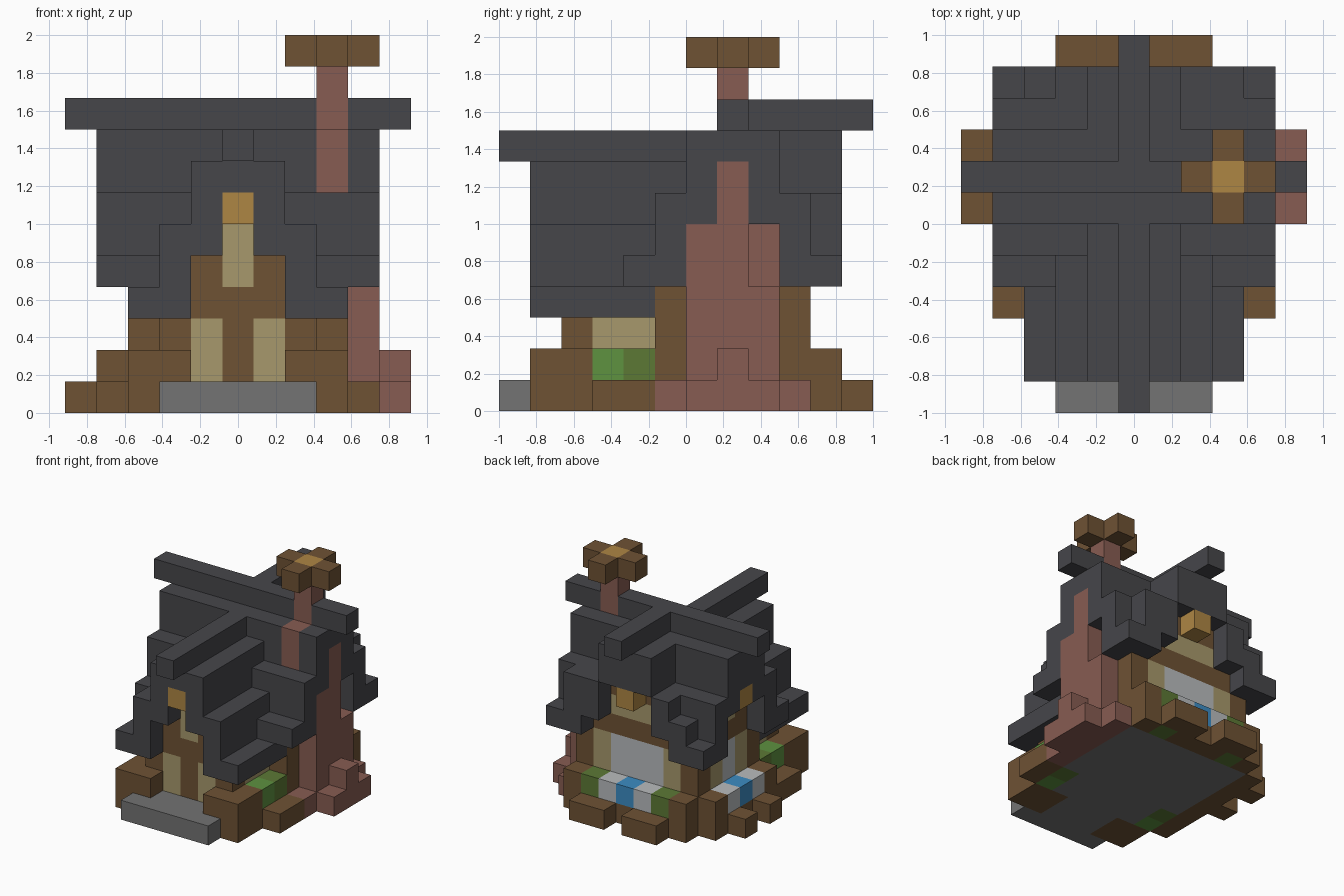
import bpy, bmesh
from mathutils import Matrix, Vector

old = bpy.data.objects.get("Cube")
if old:
    bpy.data.objects.remove(old)

UNIT = 1 / 6   # edge of one building block


def linear(c):
    c /= 255
    return c / 12.92 if c <= 0.04045 else ((c + 0.055) / 1.055) ** 2.4


def material(name, *rgb):
    m = bpy.data.materials.new(name)
    m.use_nodes = True
    col = [linear(c) for c in rgb] + [1]
    m.diffuse_color = col
    m.node_tree.nodes["Principled BSDF"].inputs["Base Color"].default_value = col
    return m


SLATE = material("slate", 70, 70, 74)
WOOD = material("wood", 110, 82, 52)
BRICK = material("brick", 135, 92, 82)
CREAM = material("cream", 167, 153, 108)
STONE = material("stone", 115, 115, 115)
AMBER = material("amber", 174, 134, 68)
LEAF = material("leaf", 94, 146, 64)
MOSS = material("moss", 92, 121, 53)
BLUE = material("blue", 60, 140, 195)
WHITE = material("white", 185, 188, 190)

grid = {}


def span(r):
    return (r,) if isinstance(r, int) else range(r[0], r[1] + 1)


def fill(part, mat, x, y, z):
    """Fill inclusive block ranges; later parts replace earlier ones."""
    for i in span(x):
        for j in span(y):
            for k in span(z):
                grid[i, j, k] = (part, mat)


def both(part, mat, x, y, z):
    """Fill on both sides of the x = 0 plane."""
    fill(part, mat, x, y, z)
    fill(part, mat, -x if isinstance(x, int) else (-x[1], -x[0]), y, z)


# Floor and doorstep
fill("floor", STONE, (-2, 2), (-5, -2), 0)
fill("floor", STONE, (-3, 3), (-1, 3), 0)
fill("doorstep", STONE, (-2, 2), -6, 0)

# Timber walls with gable infill
fill("walls", WOOD, (-2, 2), (-4, -2), (1, 3))
fill("walls", WOOD, (-1, 1), (-4, -2), (4, 5))
fill("walls", WOOD, 0, (-4, -2), 6)
fill("walls", WOOD, (-3, 3), (-1, 3), (1, 3))
fill("walls", WOOD, (-3, 3), (0, 2), (4, 5))
fill("walls", WOOD, (-3, 3), 1, 6)

# Main roof, stepped down from the cross ridge
fill("main_roof", SLATE, (-4, 4), 1, (7, 8))
for y in (0, 2):
    fill("main_roof", SLATE, (-4, 4), y, (6, 8))
for y in (-1, 3):
    fill("main_roof", SLATE, (-4, 4), y, (4, 6))
both("main_roof", SLATE, (2, 4), -2, 4)
both("main_roof", SLATE, (3, 4), 4, 4)

# Front gable roof
fill("front_roof", SLATE, 0, (-5, -1), 7)
both("front_roof", SLATE, 1, (-5, -1), (5, 7))
both("front_roof", SLATE, 2, (-5, -2), (3, 5))
both("front_roof", SLATE, 3, (-5, -2), 3)

# Back gable roof and its wall infill
fill("back_roof", SLATE, (-1, 1), (3, 4), (7, 8))
both("back_roof", SLATE, 2, (3, 4), (5, 6))
fill("back_roof", SLATE, 3, (3, 4), (4, 6))
fill("back_roof", SLATE, -3, 4, (4, 5))
fill("walls", WOOD, (-2, 2), 3, 4)
fill("walls", WOOD, (-1, 1), 3, (5, 6))

# Ridge beams
fill("cross_ridge", SLATE, (-5, 5), 1, 9)
fill("front_ridge", SLATE, 0, (-6, -1), 8)
fill("back_ridge", SLATE, 0, (2, 5), 9)

# Door panels, windows and plaster
both("door_panels", CREAM, 1, -4, (1, 2))
fill("front_plaster", CREAM, 0, -4, (4, 5))
both("wing_plaster", CREAM, 2, (-3, -2), 2)
fill("back_plaster", CREAM, (-2, 2), 3, (2, 3))
fill("back_window", WHITE, (-1, 1), 3, (2, 3))
fill("back_plaster", CREAM, (-1, 1), 3, 5)
fill("side_plaster", CREAM, -3, (0, 2), (2, 3))
fill("side_window", WHITE, -3, 1, (2, 3))
fill("side_plaster", CREAM, -3, 1, 5)

# Gable lanterns
fill("front_lantern", AMBER, 0, -5, 6)
fill("back_lantern", AMBER, 0, 4, 6)
fill("side_lantern", AMBER, -4, 1, 6)

# Front boxes and planted beds beside the wing
both("front_boxes", WOOD, (2, 3), (-5, -4), (0, 1))
both("bed_leaves", LEAF, 3, -3, (0, 1))
both("bed_moss", MOSS, 3, -2, (0, 1))
both("bed_edges", WOOD, 4, (-3, -2), 0)

# Back flower box
fill("back_box", WOOD, (-3, 3), 4, (0, 1))
both("back_shrubs", MOSS, 2, 4, (0, 1))
both("back_white_flowers", WHITE, 1, 4, 1)
fill("back_blue_flowers", BLUE, 0, 4, 1)
both("back_box_steps", WOOD, (1, 2), 5, 0)

# Side flower box
fill("side_box", WOOD, -4, (-1, 3), (0, 1))
for y in (0, 2):
    fill("side_white_flowers", WHITE, -4, y, 1)
    fill("side_box_steps", WOOD, -5, y, 0)
fill("side_blue_flowers", BLUE, -4, 1, 1)

# Brick hearth and chimney stack
fill("hearth", BRICK, 4, (-1, 3), 0)
fill("hearth", BRICK, 5, (0, 2), 0)
fill("hearth", BRICK, 5, 1, 1)
fill("stack", BRICK, 4, (0, 2), (1, 3))
fill("stack", BRICK, 4, (0, 1), (4, 5))
fill("stack", BRICK, 3, 2, (4, 5))
fill("stack", BRICK, 4, 1, (6, 7))
fill("chimney", BRICK, 3, 0, (7, 8))
fill("chimney", BRICK, 3, 1, (9, 10))

# Cross-shaped chimney cap
fill("chimney_cap", WOOD, (2, 4), 1, 11)
fill("chimney_cap", WOOD, 3, (0, 2), 11)
fill("cap_ember", AMBER, 3, 1, 11)


def build(part):
    """Join a part's blocks, keeping only the outer faces."""
    bm = bmesh.new()
    mat = None
    for cell, (name, m) in grid.items():
        if name != part:
            continue
        mat = m
        made = bmesh.ops.create_cube(bm, size=1, matrix=Matrix.Translation(cell))
        faces = {f for v in made["verts"] for f in v.link_faces}
        hidden = []
        for f in faces:
            f.normal_update()
            beside = Vector(cell) + f.normal
            if tuple(round(c) for c in beside) in grid:
                hidden.append(f)
        bmesh.ops.delete(bm, geom=hidden, context="FACES")
    bmesh.ops.remove_doubles(bm, verts=bm.verts, dist=0.001)
    bmesh.ops.dissolve_limit(bm, angle_limit=0.01, verts=bm.verts, edges=bm.edges)
    bm.transform(Matrix.Scale(UNIT, 4) @ Matrix.Translation((0, 0.5, 0.5)))
    mesh = bpy.data.meshes.new(part)
    bm.to_mesh(mesh)
    bm.free()
    mesh.materials.append(mat)
    bpy.context.collection.objects.link(bpy.data.objects.new(part, mesh))


for part in sorted({name for name, _ in grid.values()}):
    build(part)
